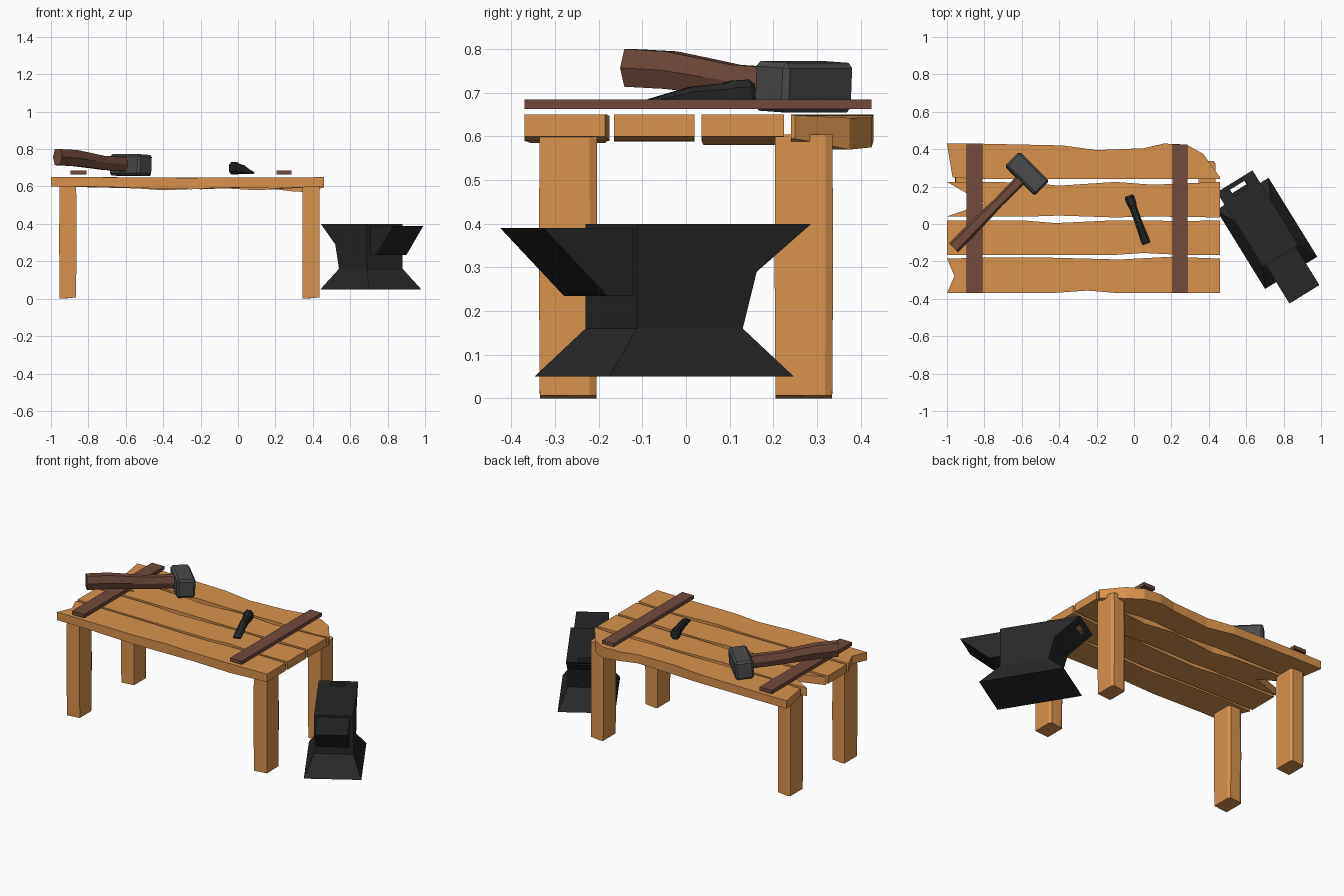
import bpy, bmesh
from math import cos, sin, pi, atan2, radians
from mathutils import Vector, Matrix

if "Cube" in bpy.data.objects:
    bpy.data.objects.remove(bpy.data.objects["Cube"])


def material(name, rgb):
    m = bpy.data.materials.new(name)
    m.diffuse_color = (*rgb, 1)
    m.use_nodes = True
    m.node_tree.nodes["Principled BSDF"].inputs["Base Color"].default_value = m.diffuse_color
    return m


WOOD = material("light_wood", (0.69, 0.29, 0.075))
DARK = material("dark_wood", (0.17, 0.07, 0.045))
IRON = material("black_iron", (0.02, 0.02, 0.02))
STEEL = material("grey_steel", (0.07, 0.07, 0.07))


def finish(bm, name, mat, matrix=None):
    if matrix:
        bm.transform(matrix)
    bmesh.ops.recalc_face_normals(bm, faces=bm.faces)
    me = bpy.data.meshes.new(name)
    bm.to_mesh(me)
    bm.free()
    me.materials.append(mat)
    ob = bpy.data.objects.new(name, me)
    bpy.context.collection.objects.link(ob)
    return ob


def loft(name, rings, mat, matrix=None):
    """Skin a list of closed rings; end caps are zipped when even-sided."""
    bm = bmesh.new()
    vs = [[bm.verts.new(p) for p in r] for r in rings]
    n = len(vs[0])
    for a, b in zip(vs, vs[1:]):
        for i in range(n):
            j = (i + 1) % n
            bm.faces.new((a[i], a[j], b[j], b[i]))
    for r in (vs[0], vs[-1]):
        for i in range(n // 2 - 1):
            bm.faces.new((r[i], r[i + 1], r[n - 2 - i], r[n - 1 - i]))
    return finish(bm, name, mat, matrix)


def box(name, x, y, z, mat, matrix=None):
    return loft(name, [[(x[0], y[0], k), (x[1], y[0], k), (x[1], y[1], k), (x[0], y[1], k)]
                       for k in z], mat, matrix)


def plank(name, stations, left=(0, 0, 0), right=(0, 0, 0), split=0.5):
    """stations: x, y_front, y_back, sag; left/right shift the end in x at front, mid, back."""
    rings = []
    for i, (x, y0, y1, sag) in enumerate(stations):
        d = left if i == 0 else right if i == len(stations) - 1 else (0, 0, 0)
        ym = y0 + (y1 - y0) * split
        pts = [(x + d[0], y0), (x + d[1], ym), (x + d[2], y1)]
        low = [(px, py, 0.6 - sag) for px, py in pts]
        top = [(px, py, 0.65 - sag * 0.25) for px, py in reversed(pts)]
        rings.append(low + top)
    return loft(name, rings, WOOD)


# table top planks, worn along their edges
plank("plank_front", [(-1, -.37, -.185, 0), (-.8, -.37, -.18, 0), (-.45, -.37, -.18, .01),
                      (-.25, -.356, -.185, .015), (-.08, -.37, -.19, .005), (.2, -.37, -.175, .01),
                      (.46, -.37, -.185, 0)], left=(0, .04, 0))
plank("plank_mid_front", [(-1, -.165, .02, 0), (-.6, -.165, .02, .005), (-.42, -.165, .005, .01),
                          (-.1, -.165, .02, .012), (.05, -.155, .02, .005), (.25, -.165, .015, .01),
                          (.46, -.165, .02, 0)])
plank("plank_mid_back", [(-1, .04, .225, 0), (-.76, .04, .225, .005), (-.55, .04, .22, .01),
                         (-.4, .045, .205, .02), (-.1, .035, .225, .008), (.1, .04, .21, .02),
                         (.46, .035, .225, 0)], left=(0, .2, 0), split=.38)
plank("plank_back", [(-1, .25, .43, 0), (-.85, .24, .43, 0), (-.38, .24, .42, .005),
                     (-.2, .24, .395, .015), (.05, .24, .405, .005), (.16, .24, .43, .01),
                     (.28, .24, .425, .025), (.37, .24, .375, .03), (.46, .24, .25, .005)],
      left=(.03, .015, 0))

# legs with one shaved corner
for xn, x in (("left", -.91), ("right", .39)):
    for yn, s in (("front", -1), ("back", 1)):
        rings = []
        for z, k in ((0.003, .97), (.3, 1.0), (.605, .98)):
            prof = [(-.046, -.067), (.046, -.067), (.046, .05), (.036, .067), (-.03, .067), (-.046, .06)]
            rings.append([(x + px * k, s * .27 + py * k, z + (.004 if px > 0 and z < .1 else 0) -
                           (.003 if z < .1 and px < 0 else 0)) for px, py in prof])
        loft(f"{yn}_{xn}_leg", rings, WOOD)

# dark cross battens
box("left_batten", (-.895, -.81), (-.37, .425), (.663, .685), DARK)
box("right_batten", (.205, .285), (-.37, .425), (.663, .685), DARK)


def tool_frame(p, q):
    a = atan2(q[1] - p[1], q[0] - p[0])
    return Matrix.Translation((p[0], p[1], 0)) @ Matrix.Rotation(a, 4, "Z")


# hammer: six-sided handle and bevelled head
H = tool_frame((-.965, -.127), (-.572, .27))
rings = []
for t, w, zc, h in ((0, .034, .757, .043), (.13, .034, .752, .043), (.26, .031, .737, .039),
                    (.34, .027, .727, .037), (.53, .03, .717, .038)):
    rings.append([(t, w, zc), (t, w * .6, zc + h), (t, -w * .6, zc + h),
                  (t, -w, zc), (t, -w * .6, zc - h), (t, w * .6, zc - h)])
loft("hammer_handle", rings, DARK, H)
head = box("hammer_head", (-.054, .054), (-.113, .113), (-.057, .057), STEEL,
           H @ Matrix.Translation((.558, 0, .714)) @ Matrix.Rotation(radians(3), 4, "Y"))
bev = head.modifiers.new("bevel", "BEVEL")
bev.width = .012
bev.segments = 1

# chisel: tapered eight-sided bar
rings = []
for t, w, z0, z1 in ((0, .02, .672, .722), (.012, .027, .664, .73), (.05, .025, .664, .728),
                     (.07, .02, .667, .722), (.15, .02, .667, .714), (.25, .024, .667, .686),
                     (.275, .023, .667, .676)):
    c, h = (z0 + z1) / 2, (z1 - z0) / 2
    rings.append([(t, a * w, c + b * h) for a, b in ((1, .5), (.5, 1), (-.5, 1), (-1, .5),
                                                     (-1, -.5), (-.5, -1), (.5, -1), (1, -.5))])
loft("chisel", rings, IRON, tool_frame((-.028, .152), (.068, -.11)))

# anvil: flared body, horn and square hole
A = Matrix.Translation((.71, -.05, 0)) @ Matrix.Rotation(atan2(-.851, .525), 4, "Z")
body = loft("anvil_body", [[(u0, -v, z), (u1, -v, z), (u1, v, z), (u0, v, z)] for z, u0, u1, v in (
    (.05, -.248, .248, .164), (.16, -.1425, .1425, .112),
    (.29, -.18, .1425, .112), (.40, -.327, .1425, .112))], IRON, A)
loft("anvil_horn", [[(.13, -.094, z), (u, -.094, z), (u, .094, z), (.13, .094, z)]
                    for z, u in ((.235, .212), (.39, .383))], IRON, A)
cutter = box("hole_cutter", (-.302, -.262), (-.045, .045), (.365, .45), IRON, A)
cutter.hide_render = True
cut = body.modifiers.new("hole", "BOOLEAN")
cut.operation = "DIFFERENCE"
cut.object = cutter
bpy.context.view_layer.objects.active = body
bpy.ops.object.modifier_apply(modifier="hole")
bpy.data.objects.remove(cutter)
